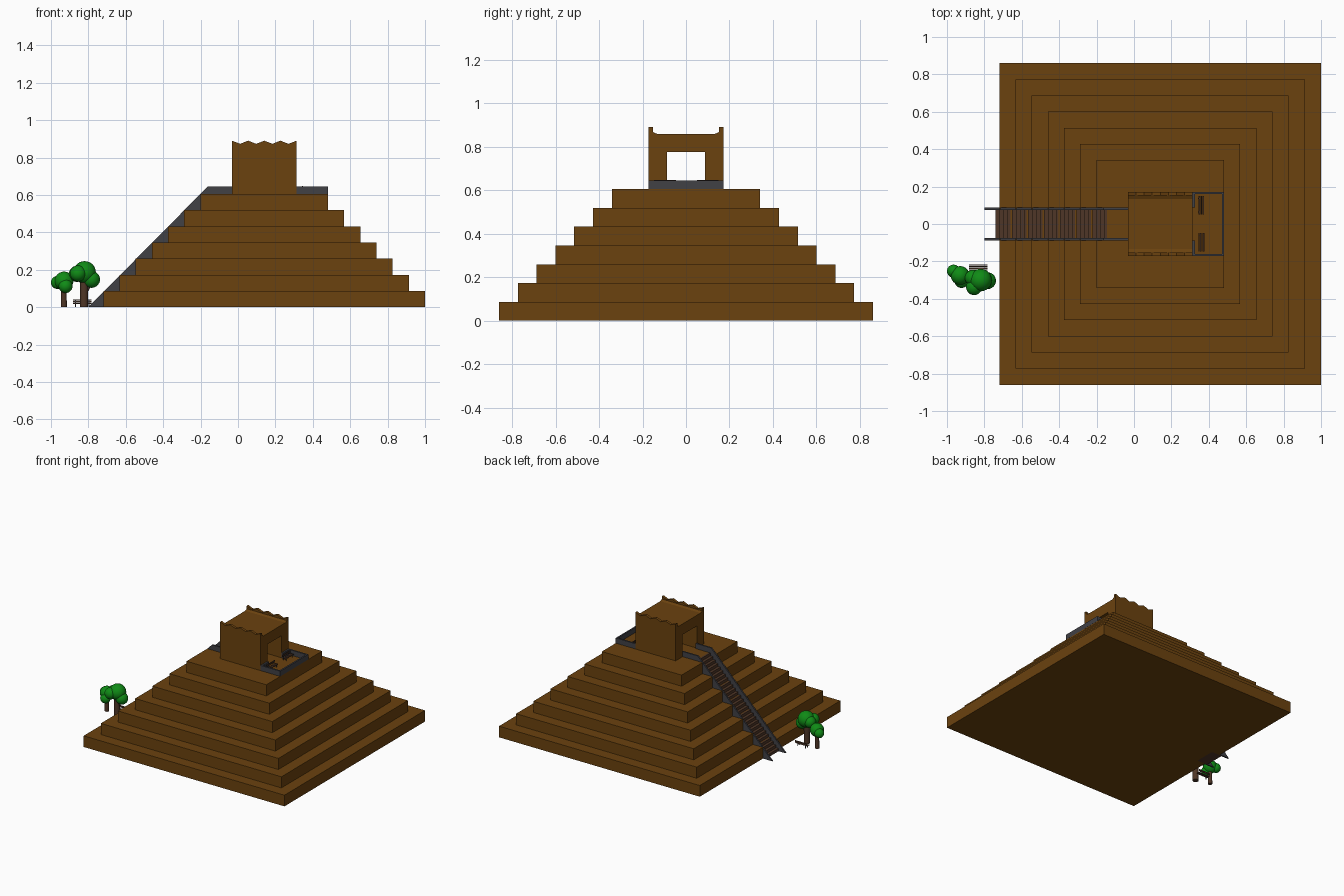
import bpy, bmesh, math
from mathutils import Vector, Matrix

if "Cube" in bpy.data.objects:
    bpy.data.objects.remove(bpy.data.objects["Cube"])


def material(name, rgb):
    m = bpy.data.materials.new(name)
    m.diffuse_color = (*rgb, 1)
    m.use_nodes = True
    m.node_tree.nodes["Principled BSDF"].inputs["Base Color"].default_value = m.diffuse_color
    return m


EARTH = material("earth brown", (0.147, 0.054, 0.0045))
STONE = material("dark grey stone", (0.052, 0.052, 0.060))
WOOD = material("dark wood", (0.078, 0.037, 0.020))
LEAF = material("leaf green", (0.005, 0.26, 0.008))


def finish(name, bm, mat):
    bmesh.ops.recalc_face_normals(bm, faces=bm.faces[:])
    me = bpy.data.meshes.new(name)
    bm.to_mesh(me)
    bm.free()
    me.materials.append(mat)
    ob = bpy.data.objects.new(name, me)
    bpy.context.collection.objects.link(ob)
    return ob


def prism(name, pts, axis, a, b, mat):
    """Extrude a flat outline along an axis from a to b."""
    place = {"x": lambda p, t: (t, p[0], p[1]),
             "y": lambda p, t: (p[0], t, p[1]),
             "z": lambda p, t: (p[0], p[1], t)}[axis]
    bm = bmesh.new()
    lo = [bm.verts.new(place(p, a)) for p in pts]
    hi = [bm.verts.new(place(p, b)) for p in pts]
    bm.faces.new(lo)
    bm.faces.new(hi)
    n = len(pts)
    for i in range(n):
        j = (i + 1) % n
        bm.faces.new((lo[i], lo[j], hi[j], hi[i]))
    return finish(name, bm, mat)


def boxes(name, spans, mat, matrix=Matrix()):
    """One object made of boxes given as (x0, x1, y0, y1, z0, z1)."""
    bm = bmesh.new()
    for x0, x1, y0, y1, z0, z1 in spans:
        m = Matrix.Translation(((x0 + x1) / 2, (y0 + y1) / 2, (z0 + z1) / 2))
        m = matrix @ m @ Matrix.Diagonal((x1 - x0, y1 - y0, z1 - z0, 1))
        bmesh.ops.create_cube(bm, size=1, matrix=m)
    return finish(name, bm, mat)


H = 0.0864          # tier height and setback
CX = 0.14           # pyramid centre
TOP = 7 * H
SLOT = 0.08         # half width of the stair slot
STAIR = 0.748       # stair line: z = x + STAIR

# Pyramid tiers, each notched on the left for the stairway
for i in range(7):
    r = 0.86 - H * i
    x0, x1, xn = CX - r, CX + r, (i + 1) * H - STAIR
    prism(f"tier_{i + 1}", [(x0, -r), (x1, -r), (x1, r), (x0, r), (x0, SLOT),
                            (xn, SLOT), (xn, -SLOT), (x0, -SLOT)],
          "z", i * H, (i + 1) * H, EARTH)

# Stairway as one stepped profile
N = 28
s = TOP / N
start = -STAIR + 0.008
steps = []
for i in range(N):
    x = start + i * s
    steps += [(x, i * s), (x, (i + 1) * s)]
end = start + N * s
steps += [(end, TOP), (end, TOP - 0.09), (H - STAIR + 0.01, 0)]
prism("stairs", steps, "y", -SLOT, SLOT, WOOD)

# Stair side walls running up to the temple
RAIL = 0.645
for side, sg in (("front", -1), ("back", 1)):
    prism(f"stair_wall_{side}",
          [(-0.80, 0), (-0.162, RAIL), (-0.03, RAIL), (-0.03, TOP - 0.03),
           (-0.12, TOP - 0.03), (-0.69, 0.001), (-0.72, 0)],
          "y", sg * 0.076, sg * 0.087, STONE)

# Temple: profile with a passage and sloped roof gutters
half = [(0.172, TOP), (0.172, 0.868), (0.152, 0.868), (0.133, 0.859)]
outline = half + [(-y, z) for y, z in reversed(half)]
outline += [(-0.087, TOP), (-0.087, 0.776), (0.087, 0.776), (0.087, TOP)]
TX0, TX1 = -0.032, 0.313
prism("temple", outline, "x", TX0, TX1, EARTH)

# Zigzag parapets on the temple roof
zig = [(TX0 + (TX1 - TX0) * i / 8, 0.873 if i % 2 else 0.890) for i in range(9)]
for side, sg in (("front", -1), ("back", 1)):
    prism(f"parapet_{side}", [(TX0, 0.868)] + zig + [(TX1, 0.868)],
          "y", sg * 0.152, sg * 0.172, EARTH)

# Low wall around the terrace
T = 0.012
walls = [(0.482 - T, 0.482, -0.172, 0.172, TOP, RAIL)]
for sg in (-1, 1):
    a, b = sorted((sg * 0.172, sg * (0.172 - T)))
    walls.append((TX1, 0.482 - T, a, b, TOP, RAIL))
    a, b = sorted((sg * 0.087, sg * (0.172 - T)))
    walls.append((TX1, TX1 + T, a, b, TOP, RAIL))
boxes("terrace_wall", walls, STONE)


# Benches with slatted seat and back
def bench(name, loc, angle):
    m = Matrix.Translation(loc) @ Matrix.Rotation(angle, 4, "Z")
    L = 0.05
    slats = [(-L, L, y, y + 0.007, 0.018, 0.022) for y in (-0.016, -0.007, 0.002)]
    slats += [(-L, L, 0.012, 0.016, z, z + 0.007) for z in (0.026, 0.035)]
    boxes(name + "_slats", slats, WOOD, m)
    legs = []
    for x in (-0.038, 0.034):
        legs += [(x, x + 0.004, -0.014, -0.010, 0, 0.018),
                 (x, x + 0.004, 0.010, 0.013, 0, 0.040)]
    boxes(name + "_legs", legs, STONE, m)


bench("tree_bench", (-0.833, -0.233, 0), 0)
bench("terrace_bench_back", (0.357, 0.100, TOP), math.pi / 2)
bench("terrace_bench_front", (0.360, -0.097, TOP), math.pi / 2)


# Trees
def limb(name, a, b, r0, r1):
    a, b = Vector(a), Vector(b)
    d = b - a
    m = Matrix.Translation((a + b) / 2) @ d.to_track_quat("Z", "Y").to_matrix().to_4x4()
    bm = bmesh.new()
    bmesh.ops.create_cone(bm, cap_ends=True, segments=16, radius1=r0, radius2=r1,
                          depth=d.length, matrix=m)
    ob = finish(name, bm, WOOD)
    for p in ob.data.polygons:
        p.use_smooth = len(p.vertices) == 4


def crown(name, balls):
    bm = bmesh.new()
    for x, y, z, r in balls:
        bmesh.ops.create_uvsphere(bm, u_segments=24, v_segments=14, radius=r,
                                  matrix=Matrix.Translation((x, y, z)))
    ob = finish(name, bm, LEAF)
    for p in ob.data.polygons:
        p.use_smooth = True


limb("large_trunk", (-0.823, -0.305, 0), (-0.823, -0.305, 0.17), 0.022, 0.020)
limb("large_branch", (-0.823, -0.305, 0.06), (-0.783, -0.303, 0.13), 0.007, 0.007)
crown("large_crown", [(-0.820, -0.300, 0.186, 0.060), (-0.861, -0.288, 0.178, 0.043),
                      (-0.783, -0.303, 0.148, 0.045), (-0.855, -0.337, 0.180, 0.043)])
limb("small_trunk", (-0.931, -0.275, 0), (-0.931, -0.275, 0.12), 0.016, 0.014)
crown("small_crown", [(-0.930, -0.275, 0.140, 0.050), (-0.965, -0.252, 0.132, 0.035),
                      (-0.922, -0.305, 0.112, 0.037)])
